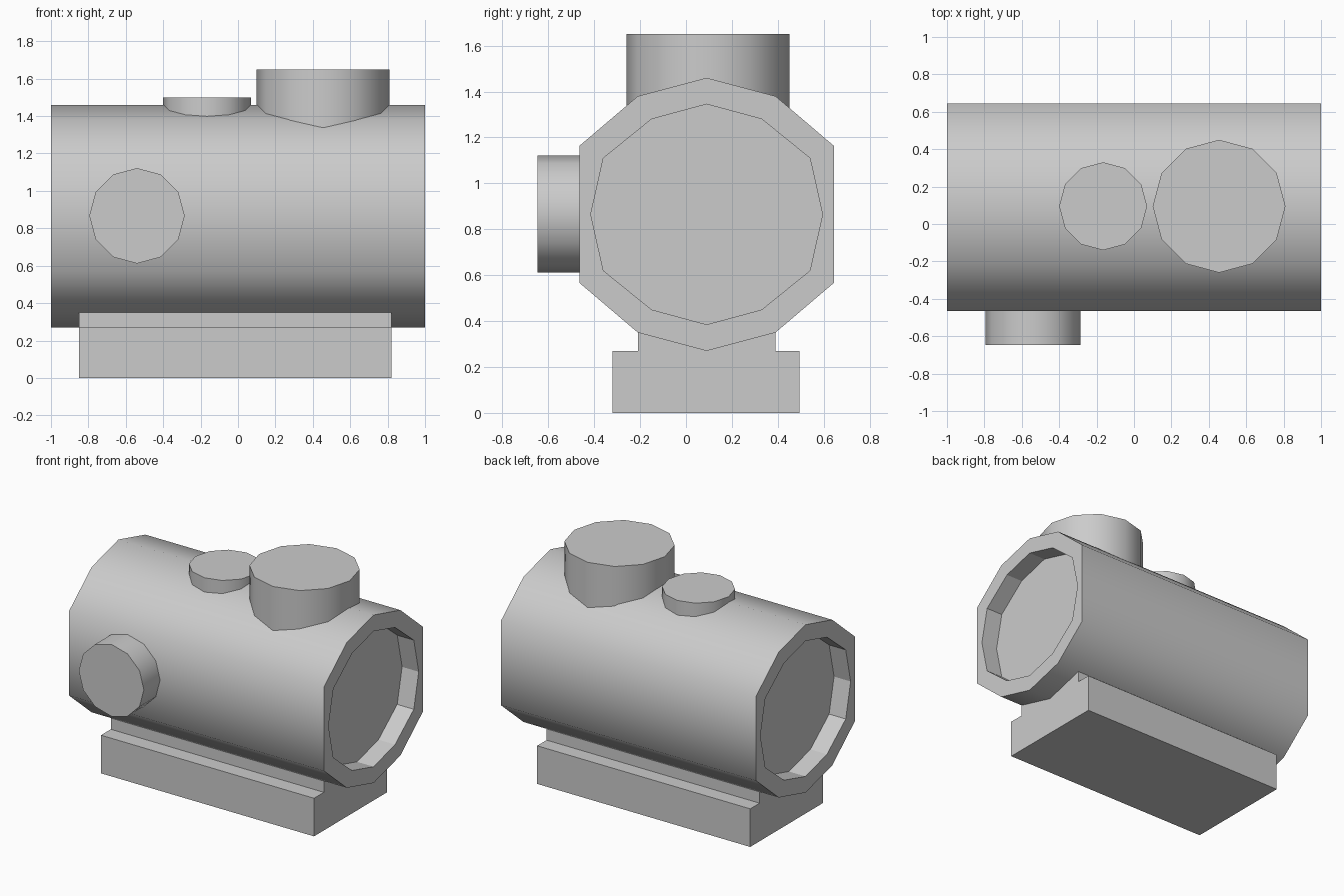
import bpy
import bmesh
from math import sin, cos, tau
from mathutils import Matrix, Vector

cube = bpy.data.objects.get("Cube")
if cube:
    bpy.data.objects.remove(cube, do_unlink=True)

GREY = (0.6, 0.6, 0.6, 1)
grey = bpy.data.materials.new("plain grey")
grey.use_nodes = True
grey.diffuse_color = GREY
grey.node_tree.nodes["Principled BSDF"].inputs["Base Color"].default_value = GREY

AXIS_Y, AXIS_Z = 0.09, 0.865
SIDES = 12


def finish(name, bm):
    """Turn a bmesh into an object; smooth faces keep sharp borders."""
    bmesh.ops.recalc_face_normals(bm, faces=bm.faces)
    for e in bm.edges:
        e.smooth = all(f.smooth for f in e.link_faces)
    mesh = bpy.data.meshes.new(name)
    bm.to_mesh(mesh)
    bm.free()
    mesh.materials.append(grey)
    obj = bpy.data.objects.new(name, mesh)
    bpy.context.collection.objects.link(obj)
    return obj


def oval(quarter):
    """Mirror a quarter profile (top to side) into a full 12-point ring."""
    half = quarter + [(y, -z) for y, z in reversed(quarter[:-1])]
    return half + [(-y, z) for y, z in reversed(half[1:-1])]


def block(name, x, y, z):
    bm = bmesh.new()
    bmesh.ops.create_cube(bm, size=1)
    for v in bm.verts:
        v.co = Vector([lo + (c + 0.5) * (hi - lo)
                       for c, (lo, hi) in zip(v.co, (x, y, z))])
    return finish(name, bm)


def knob(name, start, end, radius):
    """Short twelve-sided cylinder with smooth sides and flat caps."""
    start, end = Vector(start), Vector(end)
    direction = end - start
    bm = bmesh.new()
    bmesh.ops.create_cone(bm, cap_ends=True, segments=SIDES, radius1=radius,
                          radius2=radius, depth=direction.length)
    for f in bm.faces:
        f.smooth = len(f.verts) == 4
    turn = Vector((0, 0, 1)).rotation_difference(direction).to_matrix().to_4x4()
    bm.transform(Matrix.Translation((start + end) / 2) @ turn)
    return finish(name, bm)


# Tube body: flat-sided outer profile with a rounder recess in both ends
outer = oval([(0, 0.595), (0.3, 0.515), (0.555, 0.298), (0.555, 0)])
inner = oval([(0, 0.48), (0.24, 0.415), (0.45, 0.245), (0.505, 0)])
RECESS = 0.13
layers = [(inner, RECESS - 1), (inner, -1), (outer, -1),
          (outer, 1), (inner, 1), (inner, 1 - RECESS)]
bm = bmesh.new()
rings = [[bm.verts.new((x, AXIS_Y + y, AXIS_Z + z)) for y, z in ring]
         for ring, x in layers]
for level, (a, b) in enumerate(zip(rings, rings[1:])):
    for i in range(SIDES):
        j = (i + 1) % SIDES
        face = bm.faces.new((a[i], a[j], b[j], b[i]))
        face.smooth = level == 2
for ring in (rings[0], rings[-1]):
    bm.faces.new(ring)
finish("tube_body", bm)

# Mount: wide foot and narrower neck
block("mount_foot", (-0.85, 0.82), (-0.32, 0.495), (0, 0.27))
block("mount_neck", (-0.85, 0.82), (-0.21, 0.39), (0.26, 0.35))

# Knobs on top and on the front side
knob("large_top_knob", (0.455, 0.095, 1.2), (0.455, 0.095, 1.65), 0.355)
knob("small_top_knob", (-0.165, 0.095, 1.3), (-0.165, 0.095, 1.5), 0.235)
knob("side_knob", (-0.54, -0.4, 0.867), (-0.54, -0.647, 0.867), 0.255)
